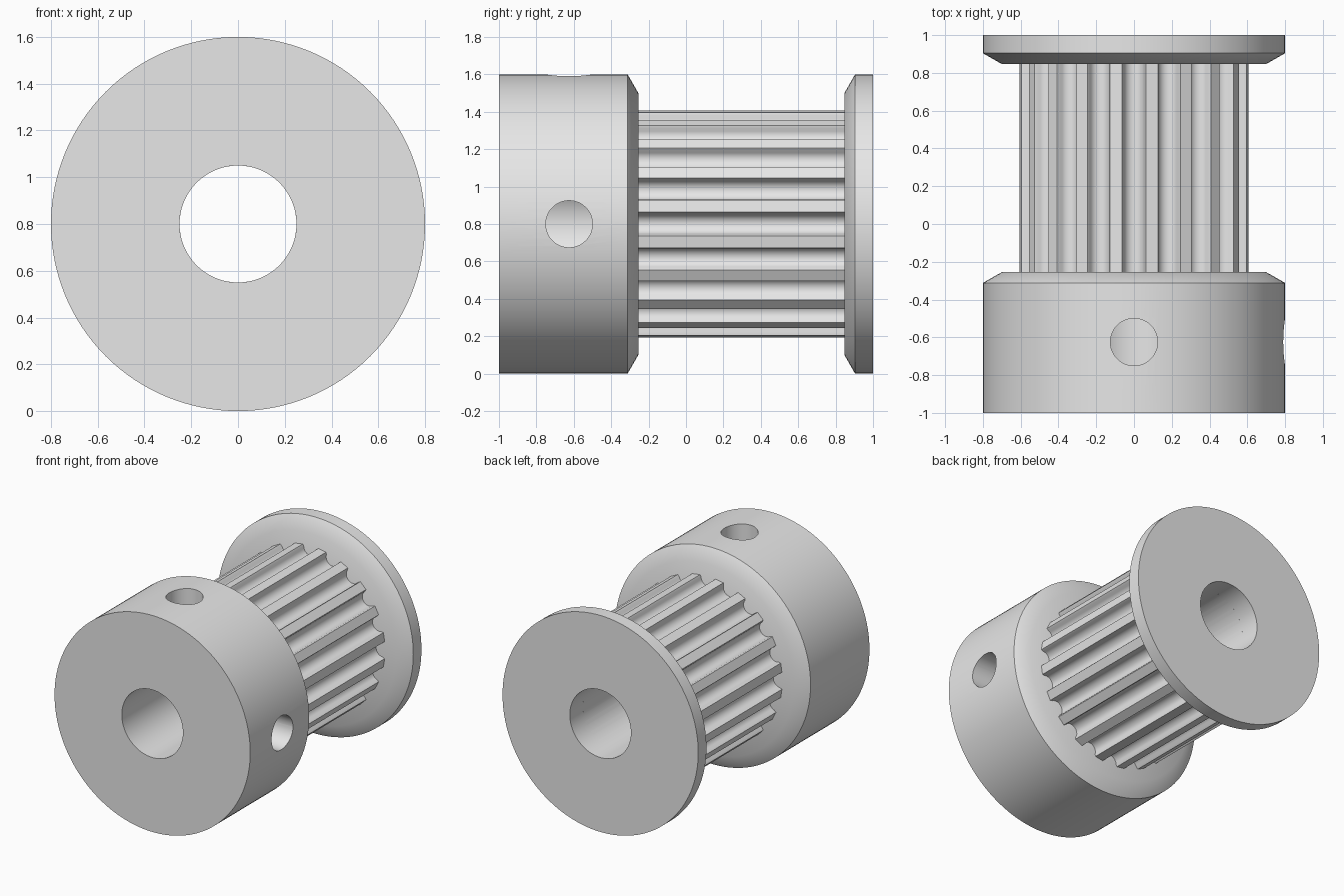
import bpy, bmesh
from math import sin, cos, pi, atan2, hypot, radians
from mathutils import Matrix

if "Cube" in bpy.data.objects:
    bpy.data.objects.remove(bpy.data.objects["Cube"])

AXIS_Z = 0.8      # height of the shaft axis
RIM = 0.8         # outer radius of hub and flange
LIP = 0.7         # radius where the bevel ends
BORE = 0.25
TEETH = 20
HUB_END, FLANGE_START = -0.255, 0.847

metal = bpy.data.materials.new("light_grey_metal")
metal.use_nodes = True
grey = (0.8, 0.8, 0.8, 1)
metal.diffuse_color = grey
metal.node_tree.nodes["Principled BSDF"].inputs["Base Color"].default_value = grey


def make_object(name, bm):
    bmesh.ops.recalc_face_normals(bm, faces=bm.faces)
    mesh = bpy.data.meshes.new(name)
    bm.to_mesh(mesh)
    bm.free()
    mesh.materials.append(metal)
    obj = bpy.data.objects.new(name, mesh)
    bpy.context.collection.objects.link(obj)
    return obj


def activate(obj):
    bpy.ops.object.select_all(action='DESELECT')
    obj.select_set(True)
    bpy.context.view_layer.objects.active = obj


def skin_rings(name, rings):
    """Join a closed cycle of rings, each a list of (angle, radius, y)."""
    bm = bmesh.new()
    loops = [[bm.verts.new((r * cos(a), y, AXIS_Z + r * sin(a))) for a, r, y in ring]
             for ring in rings]
    for k, loop in enumerate(loops):
        after = loops[(k + 1) % len(loops)]
        for i in range(len(loop)):
            j = (i + 1) % len(loop)
            bm.faces.new((loop[i], loop[j], after[j], after[i]))
    return make_object(name, bm)


def lathe(name, profile, segments=128):
    angles = [2 * pi * i / segments for i in range(segments)]
    return skin_rings(name, [[(a, r, y) for a in angles] for r, y in profile])


# Hub and end flange, each with one bevelled rim facing the teeth
hub = lathe("hub", [(BORE, -1), (RIM, -1), (RIM, -0.312), (LIP, HUB_END), (BORE, HUB_END)])
flange = lathe("end_flange", [(BORE, 1), (RIM, 1), (RIM, 0.904),
                              (LIP, FLANGE_START), (BORE, FLANGE_START)])

# Toothed barrel: round-bottomed grooves with softened lips
groove = [(-0.063, 0.606)]
for i in range(11):
    t = pi * i / 10
    groove.append((-0.0555 * cos(t), 0.591 - 0.0555 * sin(t)))
groove.append((0.063, 0.606))
outline = [(2 * pi * n / TEETH + atan2(side, out), hypot(side, out))
           for n in range(TEETH) for side, out in groove]
barrel = skin_rings("toothed_barrel", [
    [(a, BORE, HUB_END) for a, r in outline],
    [(a, r, HUB_END) for a, r in outline],
    [(a, r, FLANGE_START) for a, r in outline],
    [(a, BORE, FLANGE_START) for a, r in outline]])

# Two set-screw holes, from the top and the left side into the bore
for name, turn, place in (("top_screw_cutter", Matrix(), (0, -0.625, AXIS_Z + 0.5)),
                          ("side_screw_cutter", Matrix.Rotation(pi / 2, 4, 'Y'),
                           (0.5, -0.625, AXIS_Z))):
    bm = bmesh.new()
    bmesh.ops.create_cone(bm, cap_ends=True, segments=48, radius1=0.125, radius2=0.125,
                          depth=0.8, matrix=Matrix.Translation(place) @ turn)
    cutter = make_object(name, bm)
    cutter.hide_render = True
    activate(hub)
    cut = hub.modifiers.new("screw_hole", 'BOOLEAN')
    cut.operation = 'DIFFERENCE'
    cut.solver = 'EXACT'
    cut.object = cutter
    bpy.ops.object.modifier_apply(modifier=cut.name)
    bpy.data.objects.remove(cutter)

for part in (hub, flange, barrel):
    activate(part)
    bpy.ops.object.shade_smooth_by_angle(angle=radians(30))
